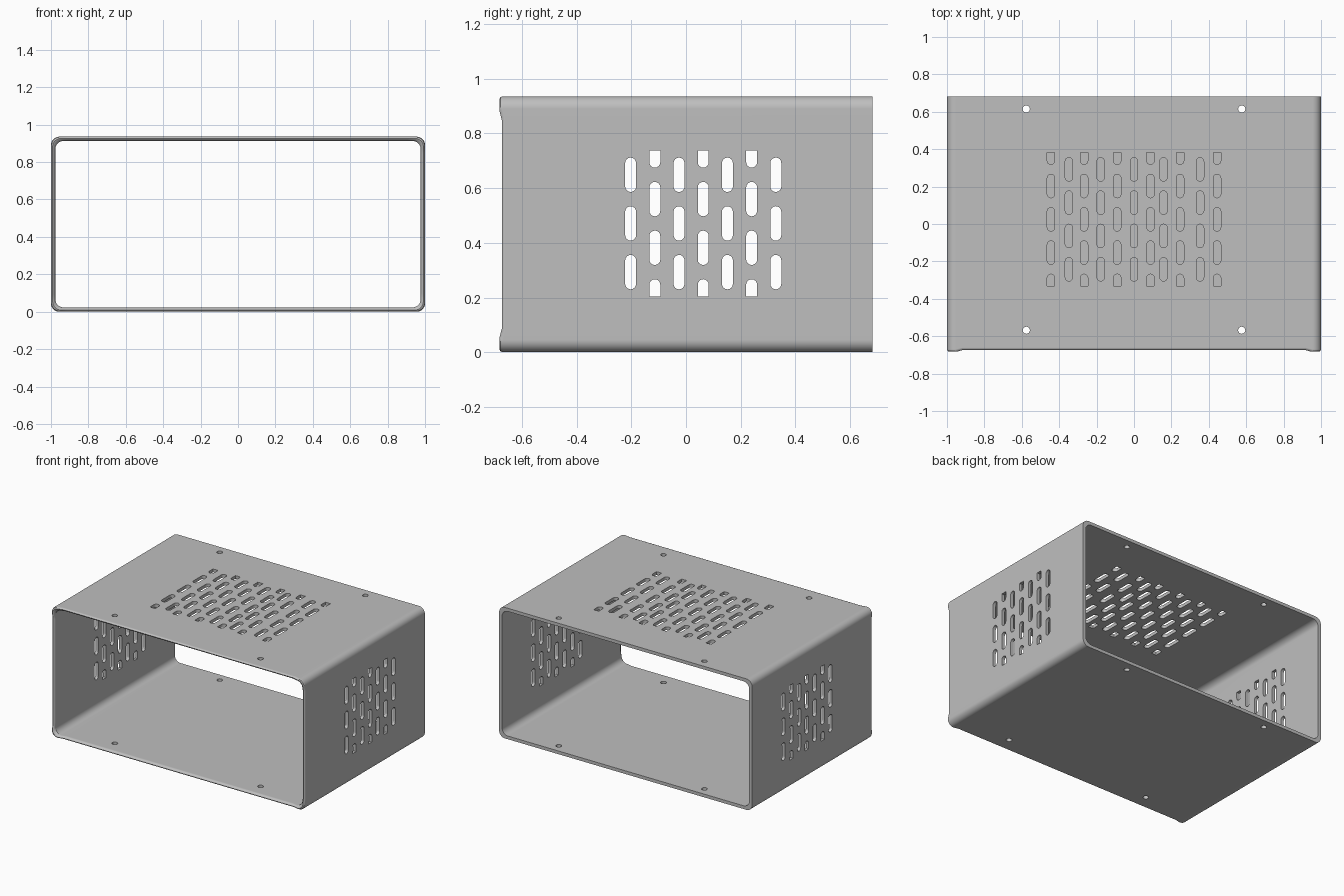
import bpy
import bmesh
from math import cos, sin, pi
from mathutils import Vector

if "Cube" in bpy.data.objects:
    bpy.data.objects.remove(bpy.data.objects["Cube"], do_unlink=True)

WIDTH, HEIGHT, BACK, FRONT = 2.0, 0.936, 0.682, -0.673
WALL, RADIUS = 0.023, 0.045
PITCH, SLOT_LEN, SLOT_W = 0.178, 0.126, 0.04

grey = bpy.data.materials.new("sheet_grey")
grey.use_nodes = True
colour = (0.52, 0.52, 0.52, 1)
grey.diffuse_color = colour
grey.node_tree.nodes["Principled BSDF"].inputs["Base Color"].default_value = colour


def make_object(name, bm):
    bmesh.ops.recalc_face_normals(bm, faces=bm.faces)
    mesh = bpy.data.meshes.new(name)
    bm.to_mesh(mesh)
    bm.free()
    mesh.materials.append(grey)
    obj = bpy.data.objects.new(name, mesh)
    bpy.context.collection.objects.link(obj)
    return obj


def rounded_ring(bm, inset, y, lip):
    """Rounded rectangle whose corners stand forward by lip."""
    w, h = WIDTH / 2 - inset, HEIGHT / 2 - inset
    fade, steps, verts = 0.035, 8, []
    for corner, (sx, sz) in enumerate([(1, 1), (-1, 1), (-1, -1), (1, -1)]):
        centre = Vector((sx * (w - RADIUS), 0, sz * (h - RADIUS)))
        arc = []
        for i in range(steps + 1):
            a = (corner + i / steps) * pi / 2
            arc.append(centre + RADIUS * Vector((cos(a), 0, sin(a))))
        before = Vector((sin(corner * pi / 2), 0, -cos(corner * pi / 2)))
        after = Vector((-sin((corner + 1) * pi / 2), 0, cos((corner + 1) * pi / 2)))
        points = [(arc[0] + before * fade, 0)]
        points += [(p, lip) for p in arc]
        points += [(arc[-1] + after * fade, 0)]
        for p, forward in points:
            verts.append(bm.verts.new((p.x, y - forward, p.z + HEIGHT / 2)))
    return verts


# Open sleeve with a softened front rim and a square-cut back
bm = bmesh.new()
lip = 0.009
sections = [(0, BACK, 0), (0, FRONT + 0.012, lip), (0.003, FRONT + 0.004, lip),
            (0.009, FRONT, lip), (0.016, FRONT + 0.004, lip),
            (WALL, FRONT + 0.016, lip), (WALL, BACK, 0)]
rings = [rounded_ring(bm, *s) for s in sections]
for k, ring in enumerate(rings):
    following = rings[(k + 1) % len(rings)]
    n = len(ring)
    for i in range(n):
        j = (i + 1) % n
        bm.faces.new((ring[i], ring[j], following[j], following[i]))
sleeve = make_object("enclosure_sleeve", bm)


def prism(bm, outline, near, far, place):
    """Extrude a flat outline between two depths."""
    a = [bm.verts.new(place(u, v, near)) for u, v in outline]
    b = [bm.verts.new(place(u, v, far)) for u, v in outline]
    bm.faces.new(a)
    bm.faces.new(b)
    for i in range(len(a)):
        j = (i + 1) % len(a)
        bm.faces.new((a[i], a[j], b[j], b[i]))


def slot_outline(u, v, part):
    """Slot centred on v; part 1 keeps the upper half, -1 the lower, 0 all."""
    r, half, steps = SLOT_W / 2, SLOT_LEN / 2, 8
    outline = []
    for end in (1, -1):
        if part == -end:
            outline += [(u + r * end, v), (u - r * end, v)]
            continue
        for i in range(steps + 1):
            a = pi * i / steps
            outline.append((u + end * r * cos(a), v + end * (half - r + r * sin(a))))
    return outline


def vent(bm, columns, middle, reach, clipped_first, near, far, place):
    """Staggered columns; every second one ends in half slots."""
    for c, u in enumerate(columns):
        clipped = (c % 2 == 0) == clipped_first
        count = reach if clipped else reach - 1
        for k in range(count):
            v = middle + (k - (count - 1) / 2) * PITCH
            part = 0
            if clipped and k == 0:
                part = 1
            elif clipped and k == count - 1:
                part = -1
            prism(bm, slot_outline(u, v, part), near, far, place)


def through_side(u, v, d):
    return (d, u, v)


def through_top(u, v, d):
    return (u, v, d)


# Side vents, top vent and screw holes as one cutter
bm = bmesh.new()
side_columns = [0.063 + 0.0885 * i for i in range(-3, 4)]
vent(bm, side_columns, 0.471, 4, False, -1.1, 1.1, through_side)
top_columns = [-0.444, -0.348, -0.267, -0.178, -0.09, 0, 0.088, 0.158, 0.246, 0.353, 0.444]
vent(bm, top_columns, 0.025, 5, True, HEIGHT - 0.1, HEIGHT + 0.1, through_top)
for x in (-0.576, 0.576):
    for y in (-0.568, 0.615):
        circle = [(x + 0.019 * cos(i * pi / 12), y + 0.019 * sin(i * pi / 12))
                  for i in range(24)]
        prism(bm, circle, -0.1, HEIGHT + 0.1, through_top)
cutter = make_object("hole_cutter", bm)
cutter.hide_render = True

cut = sleeve.modifiers.new("holes", 'BOOLEAN')
cut.operation = 'DIFFERENCE'
cut.solver = 'EXACT'
cut.object = cutter

for obj in bpy.context.selected_objects:
    obj.select_set(False)
bpy.context.view_layer.objects.active = sleeve
sleeve.select_set(True)
bpy.ops.object.modifier_apply(modifier=cut.name)
bpy.data.objects.remove(cutter, do_unlink=True)

# Smooth bends, crisp cut edges, flat panels
bpy.ops.object.shade_smooth_by_angle(angle=pi / 5)
normals = sleeve.modifiers.new("flat_panels", 'WEIGHTED_NORMAL')
normals.keep_sharp = True
